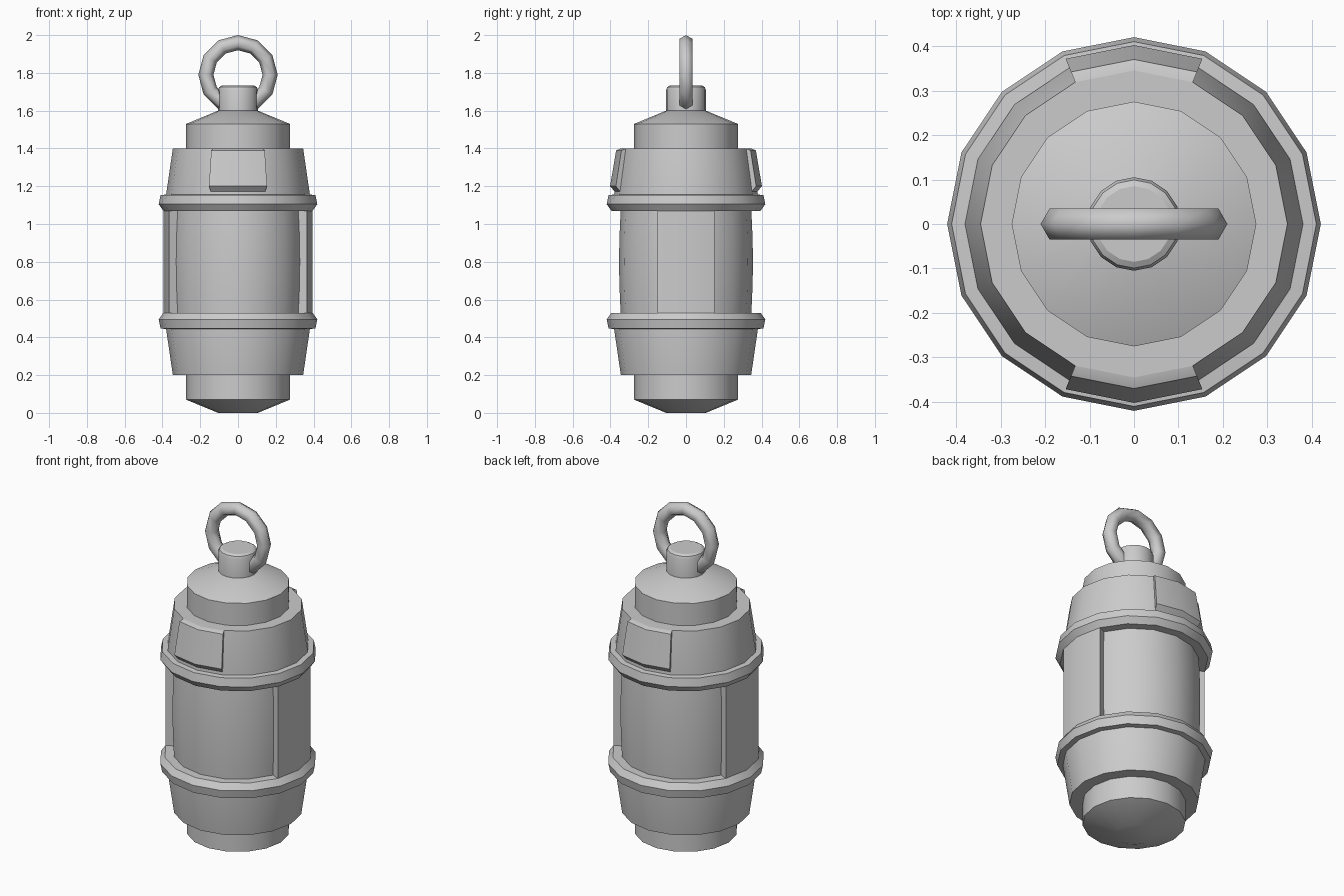
import bpy, bmesh
from math import cos, sin, pi, radians

if "Cube" in bpy.data.objects:
    bpy.data.objects.remove(bpy.data.objects["Cube"])

SIDES = 16


def finish(name, bm):
    bmesh.ops.recalc_face_normals(bm, faces=bm.faces)
    mesh = bpy.data.meshes.new(name)
    bm.to_mesh(mesh)
    bm.free()
    obj = bpy.data.objects.new(name, mesh)
    bpy.context.collection.objects.link(obj)
    bpy.ops.object.select_all(action='DESELECT')
    obj.select_set(True)
    bpy.context.view_layer.objects.active = obj
    bpy.ops.object.shade_smooth_by_angle(angle=radians(30))
    return obj


def ring_of(bm, profile, k):
    a = 2 * pi * k / SIDES
    return [bm.verts.new((r * cos(a), r * sin(a), z)) for r, z in profile]


def lathe(name, profile, closed=False):
    """Full revolve; an open profile gets end caps."""
    bm = bmesh.new()
    cols = [ring_of(bm, profile, k) for k in range(SIDES)]
    n = len(profile)
    for k in range(SIDES):
        a, b = cols[k], cols[(k + 1) % SIDES]
        for i in range(n if closed else n - 1):
            j = (i + 1) % n
            bm.faces.new((a[i], b[i], b[j], a[j]))
    if not closed:
        bm.faces.new([c[0] for c in cols])
        bm.faces.new([c[-1] for c in cols])
    return finish(name, bm)


def arc(name, profile, start, steps=2):
    """Closed profile swept over a few sides, capped at both ends."""
    bm = bmesh.new()
    cols = [ring_of(bm, profile, start + k) for k in range(steps + 1)]
    n = len(profile)
    for a, b in zip(cols, cols[1:]):
        for i in range(n):
            j = (i + 1) % n
            bm.faces.new((a[i], b[i], b[j], a[j]))
    bm.faces.new(cols[0])
    bm.faces.new(cols[-1])
    return finish(name, bm)


def flip(profile):
    return [(r, 1.6 - z) for r, z in profile]


# Stepped end caps and collar rings, mirrored about mid height
cap = [(.105, 0), (.275, .07), (.275, .20), (.345, .20), (.38, .44), (.38, .48)]
collar = [(.34, .44), (.41, .447), (.42, .495), (.395, .53), (.33, .53)]
lathe("bottom_cap", cap)
lathe("top_cap", flip(cap))
lathe("lower_collar", collar, closed=True)
lathe("upper_collar", flip(collar), closed=True)

# Gently bulging glass body
glass = [(.345 + .009 * (1 - t * t), .8 + .28 * t)
         for t in (-1, -.75, -.5, -.25, 0, .25, .5, .75, 1)]
lathe("glass_body", glass)

# Side pillars (left and right) and raised plates (front and back)
pillar = [(.335, .52), (.395, .52), (.395, 1.08), (.335, 1.08)]
plate = [(.33, 1.17), (.376, 1.17), (.402, 1.20), (.37, 1.39), (.345, 1.40), (.32, 1.40)]
arc("right_pillar", pillar, -1)
arc("left_pillar", pillar, 7)
arc("back_plate", plate, 3)
arc("front_plate", plate, 11)

# Knob on the lid
lathe("knob", [(.105, 1.58), (.105, 1.71), (.099, 1.725), (.085, 1.733)])

# Hanging ring: 12 segments, hexagonal section
bpy.ops.mesh.primitive_torus_add(major_segments=12, minor_segments=6,
                                 major_radius=.17, minor_radius=.04,
                                 location=(0, 0, 1.79), rotation=(pi / 2, 0, 0))
ring = bpy.context.object
ring.name = "hanging_ring"
bpy.ops.object.shade_smooth_by_angle(angle=radians(61))
